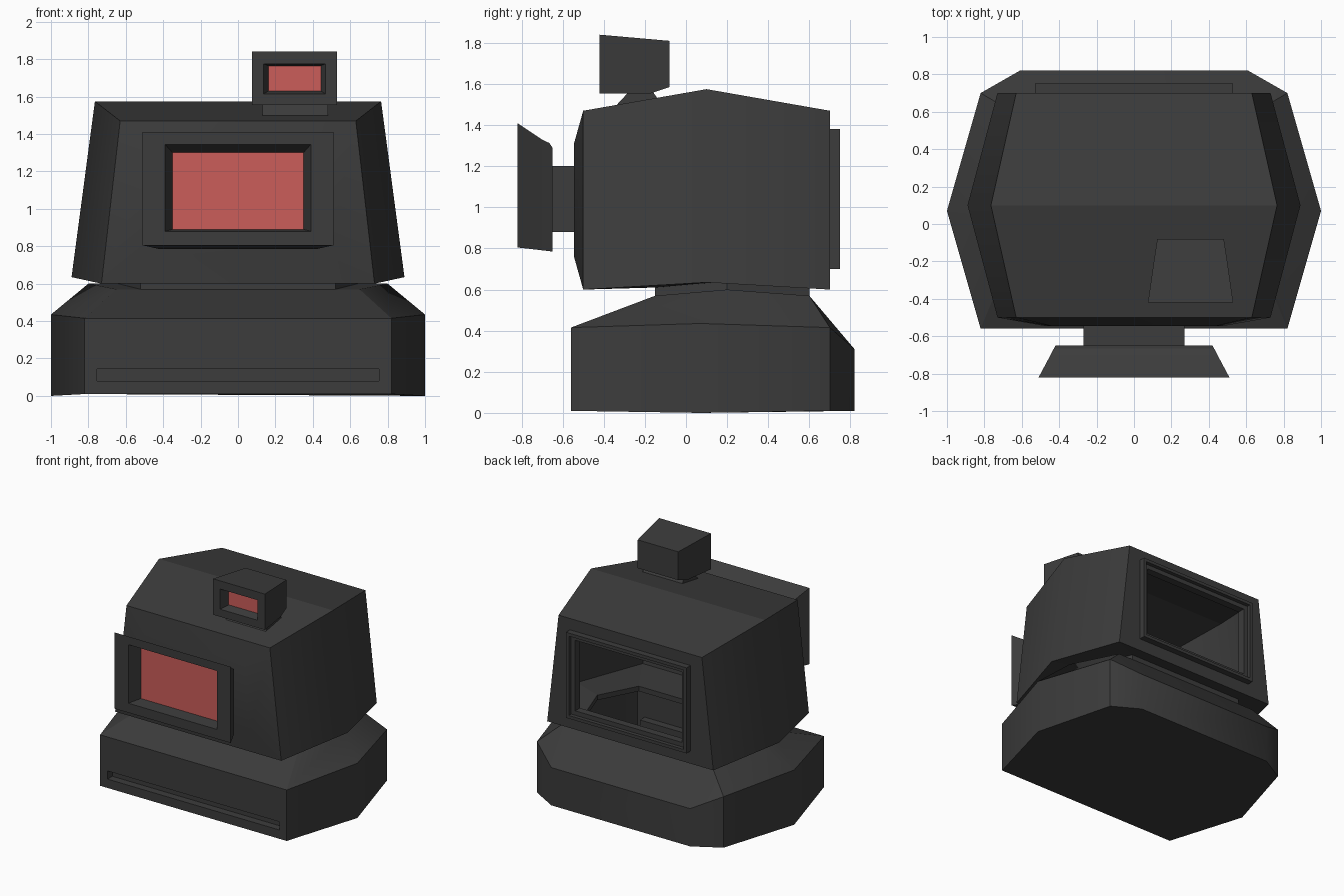
import bpy, bmesh, math

if "Cube" in bpy.data.objects:
    bpy.data.objects.remove(bpy.data.objects["Cube"])


def material(name, rgb):
    m = bpy.data.materials.new(name)
    m.diffuse_color = (*rgb, 1)
    m.use_nodes = True
    m.node_tree.nodes["Principled BSDF"].inputs["Base Color"].default_value = m.diffuse_color
    return m


DARK = material("dark_plastic", (0.045, 0.045, 0.045))
RED = material("red_glass", (0.6, 0.11, 0.1))


def rect(y, hb, ht, z0, z1, cx=0):
    """Upright trapezoid loop at depth y; hb / ht are bottom / top half widths."""
    return [(cx - hb, y, z0), (cx + hb, y, z0), (cx + ht, y, z1), (cx - ht, y, z1)]


def slab(z, x0, x1, y0, y1):
    return [(x0, y0, z), (x1, y0, z), (x1, y1, z), (x0, y1, z)]


def mirrored(half):
    """Closed loop from its right half, listed front to back."""
    return half + [(-x, y, z) for x, y, z in reversed(half)]


def loft(name, loops, start=False, end=False, drop=None, mat=DARK, smooth=False):
    """Skin a row of equal-count loops; drop removes faces by their centre."""
    bm = bmesh.new()
    rows = [[bm.verts.new(p) for p in loop] for loop in loops]
    n = len(rows[0])
    for a, b in zip(rows, rows[1:]):
        for i in range(n):
            j = (i + 1) % n
            bm.faces.new((a[i], a[j], b[j], b[i]))
    if start:
        bm.faces.new(rows[0])
    if end:
        bm.faces.new(rows[-1])
    bmesh.ops.remove_doubles(bm, verts=bm.verts[:], dist=1e-4)
    bmesh.ops.recalc_face_normals(bm, faces=bm.faces[:])
    if drop:
        gone = [f for f in bm.faces if drop(f.calc_center_median())]
        bmesh.ops.delete(bm, geom=gone, context='FACES')
    me = bpy.data.meshes.new(name)
    bm.to_mesh(me)
    bm.free()
    me.materials.append(mat)
    ob = bpy.data.objects.new(name, me)
    bpy.context.collection.objects.link(ob)
    if smooth:
        bpy.ops.object.select_all(action='DESELECT')
        ob.select_set(True)
        bpy.context.view_layer.objects.active = ob
        bpy.ops.object.shade_smooth_by_angle(angle=math.radians(35))
        for p in me.polygons:
            if p.normal.z > 0.9:
                p.use_smooth = False
    return ob


# Base: bottom, shoulder, rim and an opening in its top
bottom = [(.82, -.56, .01), (1, .07, 0), (.82, .70, .01), (.61, .82, .01)]
shoulder = [(.82, -.56, .415), (1, .07, .435), (.82, .70, .415), (.61, .82, .31)]
rim = [(.65, -.15, .57), (.80, .20, .60), (.65, .60, .57), (.65, .60, .57)]
hole = [(.52, -.15, .57), (.64, .20, .60), (.52, .60, .57), (.52, .60, .57)]
loft("base", [mirrored(h) for h in (bottom, shoulder, rim, hole)], start=True,
     drop=lambda c: c.y < -.55, smooth=True)

# Base front with its long slot
loft("base_front_slot", [rect(-.56, .82, .82, .01, .415), rect(-.56, .755, .755, .08, .145),
                         rect(-.50, .755, .755, .08, .145)], end=True)

# Swivel collar that widens into the floor of the head
collar = [(x, y, .61 + (.03 if y == .20 else 0)) for x, y, z in hole]
floor = [(.73, -.50, .60), (.89, .10, .635), (.73, .70, .60), (.73, .70, .60)]
loft("collar_and_head_floor", [mirrored(h) for h in (hole, collar, floor)])

# Hollow head: front panel, three sections, then the stepped rear window frame
loft("head", [
    rect(-.545, .48, .44, .76, 1.31),
    rect(-.50, .73, .63, .60, 1.47),
    rect(.10, .89, .765, .635, 1.575),
    rect(.70, .73, .63, .60, 1.47),
    rect(.70, .53, .53, .70, 1.38),
    rect(.75, .53, .53, .70, 1.38),
    rect(.75, .505, .505, .725, 1.355),
    rect(.72, .505, .505, .725, 1.355),
    rect(.72, .47, .47, .76, 1.32),
    rect(.66, .47, .47, .76, 1.32),
], start=True, drop=lambda c: c.z < .64 and c.y < .65, smooth=True)


def monitor(prefix, casing, opening, screen):
    """Tapered casing with a bezel recess and a red screen at the back of it."""
    loft(prefix + "_casing", casing + [opening, screen], start=True)
    loft(prefix + "_screen", [screen], end=True, mat=RED)


# Large front monitor and its arm
monitor("front_monitor",
        [rect(-.65, .42, .42, .785, 1.29), rect(-.665, .428, .428, .787, 1.313),
         rect(-.70, .446, .446, .791, 1.33), rect(-.82, .51, .51, .805, 1.41)],
        rect(-.82, .39, .39, .88, 1.345), rect(-.72, .35, .35, .89, 1.30))
loft("front_monitor_arm", [rect(-.65, .27, .27, .88, 1.20), rect(-.54, .27, .27, .88, 1.20)],
     start=True, end=True)

# Small roof monitor and its foot
CX = .3025
monitor("roof_monitor",
        [rect(-.08, .178, .178, 1.585, 1.81, CX), rect(-.17, .192, .192, 1.555, 1.818, CX),
         rect(-.42, .228, .228, 1.555, 1.84, CX)],
        rect(-.42, .165, .165, 1.615, 1.775, CX), rect(-.35, .14, .14, 1.63, 1.765, CX))
loft("roof_monitor_foot", [slab(1.49, .13, .48, -.345, -.11), slab(1.56, .13, .48, -.28, -.16)],
     start=True, end=True)
